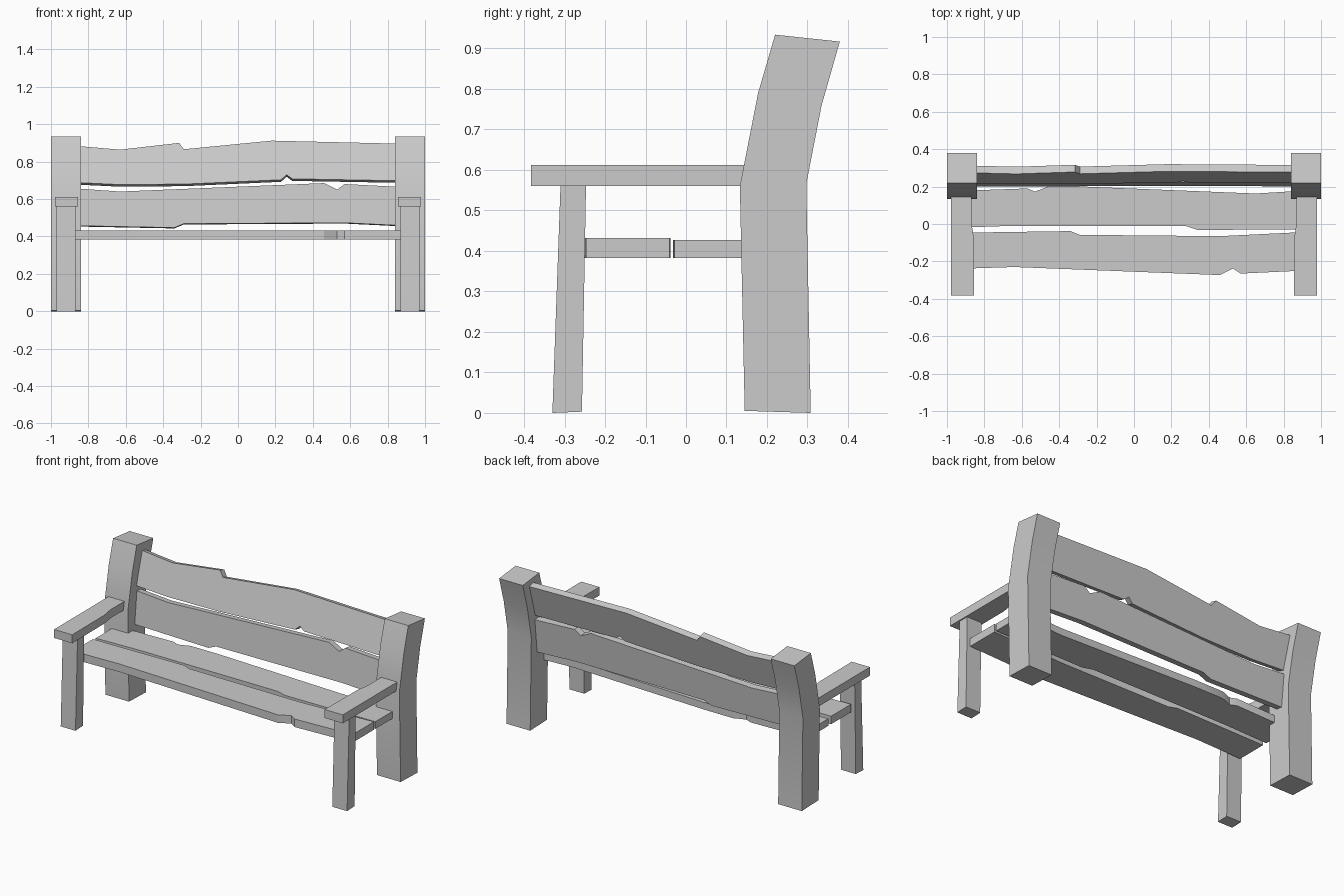
import bpy
import bmesh
import math
from mathutils import Vector

default_cube = bpy.data.objects.get("Cube")
if default_cube:
    bpy.data.objects.remove(default_cube, do_unlink=True)

# One plain material for the whole bench
grey = bpy.data.materials.new("plain grey")
grey.use_nodes = True
GREY = (0.6, 0.6, 0.6, 1)
grey.diffuse_color = GREY
grey.node_tree.nodes["Principled BSDF"].inputs["Base Color"].default_value = GREY


def prism(name, outline, offset):
    """Fill a planar outline and extrude it along the offset vector."""
    bm = bmesh.new()
    face = bm.faces.new([bm.verts.new(p) for p in outline])
    extruded = bmesh.ops.extrude_face_region(bm, geom=[face], use_keep_orig=True)
    moved = [g for g in extruded["geom"] if isinstance(g, bmesh.types.BMVert)]
    bmesh.ops.translate(bm, verts=moved, vec=Vector(offset))
    bmesh.ops.recalc_face_normals(bm, faces=bm.faces[:])
    mesh = bpy.data.meshes.new(name)
    bm.to_mesh(mesh)
    bm.free()
    mesh.materials.append(grey)
    obj = bpy.data.objects.new(name, mesh)
    bpy.context.collection.objects.link(obj)
    bpy.ops.object.select_all(action="DESELECT")
    obj.select_set(True)
    bpy.context.view_layer.objects.active = obj
    bpy.ops.object.shade_smooth_by_angle(angle=math.radians(25))
    return obj


def side_profile(name, side, profile, inner, outer):
    """Extrude a y-z profile across x on one side of the bench."""
    outline = [(side * inner, y, z) for y, z in profile]
    return prism(name, outline, (side * (outer - inner), 0, 0))


def seat_plank(name, front, back, bottom, thickness):
    """Horizontal board with uneven front and back edges."""
    outline = [(x, y, bottom) for x, y in front + back[::-1]]
    return prism(name, outline, (0, 0, thickness))


def back_slat(name, lower, upper, y_start, z_start, lean, thickness):
    """Board with uneven edges, leaning backwards from its lower edge."""
    outline = [(x, y_start + (z - z_start) * math.tan(lean), z)
               for x, z in lower + upper[::-1]]
    return prism(name, outline,
                 (0, thickness * math.cos(lean), -thickness * math.sin(lean)))


post_profile = [(0.145, 0.005), (0.308, 0), (0.297, 0.565), (0.335, 0.76),
                (0.38, 0.917), (0.22, 0.934), (0.178, 0.79), (0.133, 0.56)]
leg_profile = [(-0.33, 0), (-0.257, 0.003), (-0.247, 0.56), (-0.31, 0.56)]
arm_outline = [(0.855, -0.383), (0.978, -0.383), (0.978, 0.18),
               (0.87, 0.18), (0.87, 0.01), (0.857, -0.07)]

# Posts, front legs and armrests on both sides
for label, side in (("left", 1), ("right", -1)):
    side_profile(f"{label}_back_post", side, post_profile, 0.84, 1)
    side_profile(f"{label}_front_leg", side, leg_profile, 0.87, 0.97)
    prism(f"{label}_armrest", [(side * x, y, 0.56) for x, y in arm_outline],
          (0, 0, 0.052))

# Seat boards with chipped edges
seat_plank("front_seat_plank",
           [(-0.95, -0.24), (-0.64, -0.23), (0.46, -0.273), (0.53, -0.238),
            (0.57, -0.265), (0.95, -0.247)],
           [(-0.95, -0.047), (-0.34, -0.038), (-0.29, -0.058),
            (0.46, -0.065), (0.95, -0.041)],
           0.383, 0.049)
seat_plank("rear_seat_plank",
           [(-0.95, -0.02), (-0.66, -0.01), (0.28, -0.012), (0.34, -0.032),
            (0.95, -0.028)],
           [(-0.95, 0.177), (-0.57, 0.19), (-0.53, 0.173), (-0.46, 0.2),
            (-0.27, 0.2), (0.65, 0.163), (0.95, 0.181)],
           0.383, 0.044)

# Backrest boards with chipped edges
back_slat("lower_back_slat",
          [(-0.9, 0.458), (-0.34, 0.447), (-0.29, 0.468), (0.57, 0.473),
           (0.9, 0.457)],
          [(-0.9, 0.659), (-0.63, 0.64), (0.46, 0.685), (0.53, 0.65),
           (0.57, 0.68), (0.9, 0.663)],
          0.2, 0.45, math.radians(6), 0.04)
back_slat("upper_back_slat",
          [(-0.9, 0.69), (-0.63, 0.677), (-0.28, 0.68), (0.23, 0.703),
           (0.26, 0.73), (0.29, 0.708), (0.9, 0.697)],
          [(-0.9, 0.887), (-0.63, 0.864), (-0.315, 0.9), (-0.29, 0.866),
           (0.18, 0.912), (0.9, 0.895)],
          0.215, 0.68, math.radians(16), 0.04)
